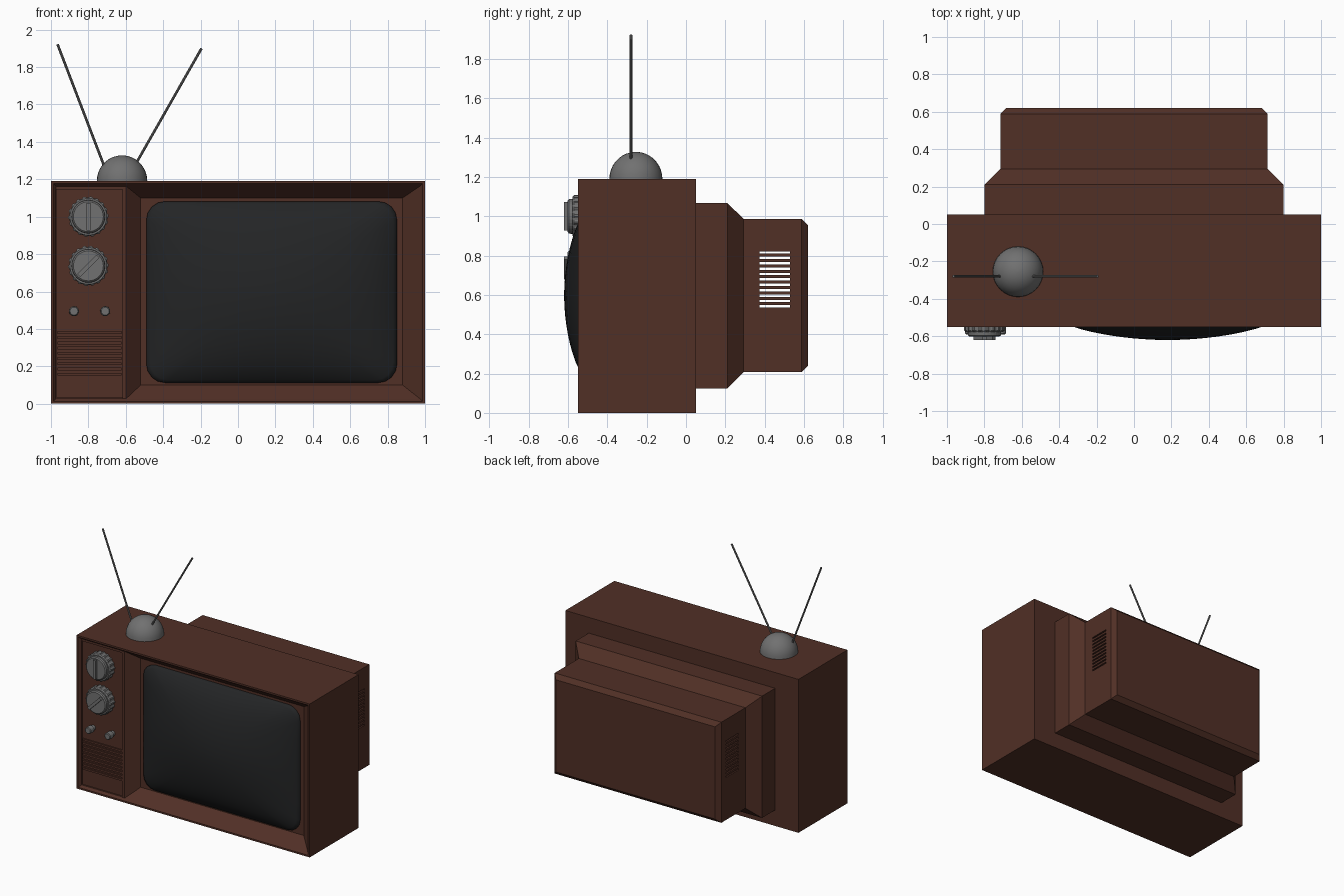
import bpy, bmesh, math
from mathutils import Vector

if "Cube" in bpy.data.objects:
    bpy.data.objects.remove(bpy.data.objects["Cube"])


def material(name, rgb):
    m = bpy.data.materials.new(name)
    m.diffuse_color = (*rgb, 1)
    m.use_nodes = True
    m.node_tree.nodes["Principled BSDF"].inputs["Base Color"].default_value = m.diffuse_color
    return m


BROWN = material("brown wood", (0.082, 0.029, 0.019))
GREY = material("grey metal", (0.165, 0.165, 0.165))
DARK = material("dark glass", (0.017, 0.018, 0.019))


def finish(name, bm, mat, smooth=False):
    bmesh.ops.recalc_face_normals(bm, faces=bm.faces)
    me = bpy.data.meshes.new(name)
    bm.to_mesh(me)
    bm.free()
    me.materials.append(mat)
    for p in me.polygons:
        p.use_smooth = smooth
    ob = bpy.data.objects.new(name, me)
    bpy.context.collection.objects.link(ob)
    return ob


def loft(name, rings, mat, smooth=False):
    """Closed solid through rings of points, capped at both ends."""
    bm = bmesh.new()
    vr = [[bm.verts.new(p) for p in r] for r in rings]
    n = len(vr[0])
    for a, b in zip(vr, vr[1:]):
        for i in range(n):
            j = (i + 1) % n
            bm.faces.new((a[i], a[j], b[j], b[i]))
    bm.faces.new(vr[0])
    bm.faces.new(vr[-1])
    return finish(name, bm, mat, smooth)


def rect(x0, x1, z0, z1, y):
    return [(x0, y, z0), (x1, y, z0), (x1, y, z1), (x0, y, z1)]


def box(name, x0, x1, y0, y1, z0, z1, mat):
    return loft(name, [rect(x0, x1, z0, z1, y0), rect(x0, x1, z0, z1, y1)], mat)


def disc(cx, cz, y, r, n, ridge=0.0):
    return [(cx + (r - ridge * (i // 2 % 2)) * math.cos(2 * math.pi * i / n), y,
             cz + (r - ridge * (i // 2 % 2)) * math.sin(2 * math.pi * i / n)) for i in range(n)]


# Cabinet with a chamfered front rim and a recess
def body_ring(inset, y):
    return rect(-1 + inset, 1 - inset, inset, 1.19 - inset, y)


loft("cabinet", [body_ring(0, 0.05), body_ring(0, -0.55), body_ring(0.013, -0.55),
                 body_ring(0.028, -0.53), body_ring(0.028, -0.43)], BROWN)

# Sloped surround of the screen
outer = (-0.6, 0.975, 0.025, 1.165)
loft("screen_surround", [rect(*outer, -0.425), rect(*outer, -0.535),
                         rect(-0.52, 0.88, 0.10, 1.10, -0.45)], BROWN)

# Bulging screen: concentric rounded rings
HW, HH, CX, CZ, R = 0.67, 0.485, 0.18, 0.597, 0.1
edge = []
for sx, sz, a0 in ((1, 1, 0), (-1, 1, 90), (-1, -1, 180), (1, -1, 270)):
    for k in range(5):
        a = math.radians(a0 + 22.5 * k)
        edge.append((sx * (HW - R) + R * math.cos(a), sz * (HH - R) + R * math.sin(a)))
    # points along the straight edge to the next corner
    nx, nz = (-sx, sz) if sx == sz else (sx, -sz)
    end = (nx * (HW - R) + R * math.cos(a), nz * (HH - R) + R * math.sin(a))
    p = edge[-1]
    for k in range(1, 6):
        t = k / 6
        edge.append((p[0] + (end[0] - p[0]) * t, p[1] + (end[1] - p[1]) * t))


def screen_ring(s):
    ring = []
    for x, z in edge:
        u, v = x * s / HW, z * s / HH
        drop = 0.115 * (1 - (1 - u * u) * (1 - v * v)) + 0.045 * s ** 8
        ring.append((CX + x * s, -0.62 + drop, CZ + z * s))
    return ring


back = [(CX + x, -0.44, CZ + z) for x, z in edge]
loft("screen", [back] + [screen_ring(s) for s in
     (1, 0.97, 0.93, 0.87, 0.8, 0.7, 0.6, 0.5, 0.4, 0.3, 0.2, 0.1, 0.02)], DARK, True)

# Control panel, its divider and the speaker ribs
box("control_panel", -0.97, -0.618, -0.52, -0.425, 0.03, 1.145, BROWN)
box("panel_divider", -0.618, -0.6, -0.537, -0.425, 0.028, 1.162, BROWN)
box("panel_top_strip", -0.972, -0.618, -0.53, -0.425, 1.145, 1.162, BROWN)
for i in range(9):
    z = 0.15 + 0.028 * i
    box(f"speaker_rib_{i + 1}", -0.965, -0.622, -0.53, -0.515, z, z + 0.015, BROWN)

# Two big dials with ridged rims and raised grips
for i, (cz, ang) in enumerate(((1.0, 90), (0.737, 45))):
    cx = -0.8
    loft(f"dial_rim_{i + 1}", [disc(cx, cz, -0.51, 0.108, 72, 0.006),
                               disc(cx, cz, -0.57, 0.108, 72, 0.006),
                               disc(cx, cz, -0.578, 0.098, 72)], GREY)
    loft(f"dial_face_{i + 1}", [disc(cx, cz, -0.57, 0.09, 32), disc(cx, cz, -0.595, 0.088, 32),
                                disc(cx, cz, -0.602, 0.08, 32)], GREY)
    d = Vector((math.cos(math.radians(ang)), 0, math.sin(math.radians(ang))))
    s = Vector((-d.z, 0, d.x)) * 0.011
    c = Vector((cx, 0, cz))
    loft(f"dial_grip_{i + 1}", [[c + d * 0.073 * a + s * b + Vector((0, y, 0))
                                 for a, b in ((1, 1), (-1, 1), (-1, -1), (1, -1))]
                                for y in (-0.59, -0.62)], GREY)

# Two small knobs
for i, cx in enumerate((-0.877, -0.71)):
    loft(f"small_knob_{i + 1}", [disc(cx, 0.495, -0.51, 0.02, 16), disc(cx, 0.495, -0.545, 0.02, 16),
                                 disc(cx, 0.495, -0.547, 0.027, 16), disc(cx, 0.495, -0.585, 0.026, 16),
                                 disc(cx, 0.495, -0.59, 0.021, 16)], GREY)

# Stepped hollow rear housing
housing = loft("rear_housing", [rect(-w, w, z0, z1, y) for w, z0, z1, y in (
    (0.8, 0.123, 1.068, 0.04), (0.8, 0.123, 1.068, 0.21), (0.715, 0.207, 0.987, 0.293),
    (0.715, 0.207, 0.987, 0.588), (0.683, 0.24, 0.955, 0.62))], BROWN)
sol = housing.modifiers.new("wall", 'SOLIDIFY')
sol.thickness, sol.offset = 0.02, -1

# Vent slots cut through both side walls
bm = bmesh.new()
for i in range(11):
    z = 0.536 + 0.0274 * i
    q = [[bm.verts.new(p) for p in rect(-0.8, 0.8, z, z + 0.012, y)] for y in (0.375, 0.53)]
    for k in range(4):
        j = (k + 1) % 4
        bm.faces.new((q[0][k], q[0][j], q[1][j], q[1][k]))
    bm.faces.new(q[0])
    bm.faces.new(q[1])
cutter = finish("vent_cutter", bm, BROWN)
cutter.hide_render = True
cut = housing.modifiers.new("vents", 'BOOLEAN')
cut.operation, cut.solver, cut.object = 'DIFFERENCE', 'EXACT', cutter
bpy.context.view_layer.objects.active = housing
for m in ("wall", "vents"):
    bpy.ops.object.modifier_apply(modifier=m)
bpy.data.objects.remove(cutter)

# Antenna dome
dome = []
for k in range(10):
    a = math.radians(9.8 * k)
    dome.append([(-0.62 + 0.135 * math.cos(a) * math.cos(t * math.pi / 16),
                  -0.255 + 0.135 * math.cos(a) * math.sin(t * math.pi / 16),
                  1.19 + 0.138 * math.sin(a)) for t in range(32)])
ob = loft("antenna_base", dome, GREY, True)
for p in ob.data.polygons:
    p.use_smooth = p.normal.z > -0.5

# Antenna rods
for side, a, b in (("left", (-0.70, 1.23), (-0.965, 1.922)), ("right", (-0.565, 1.25), (-0.195, 1.9))):
    d = Vector((b[0] - a[0], 0, b[1] - a[1])).normalized()
    s = Vector((-d.z, 0, d.x))
    rings = [[Vector((p[0], -0.28, p[1])) + 0.007 * (s * math.cos(t * math.pi / 4)
              + Vector((0, math.sin(t * math.pi / 4), 0))) for t in range(8)] for p in (a, b)]
    loft(f"antenna_rod_{side}", rings, GREY)
